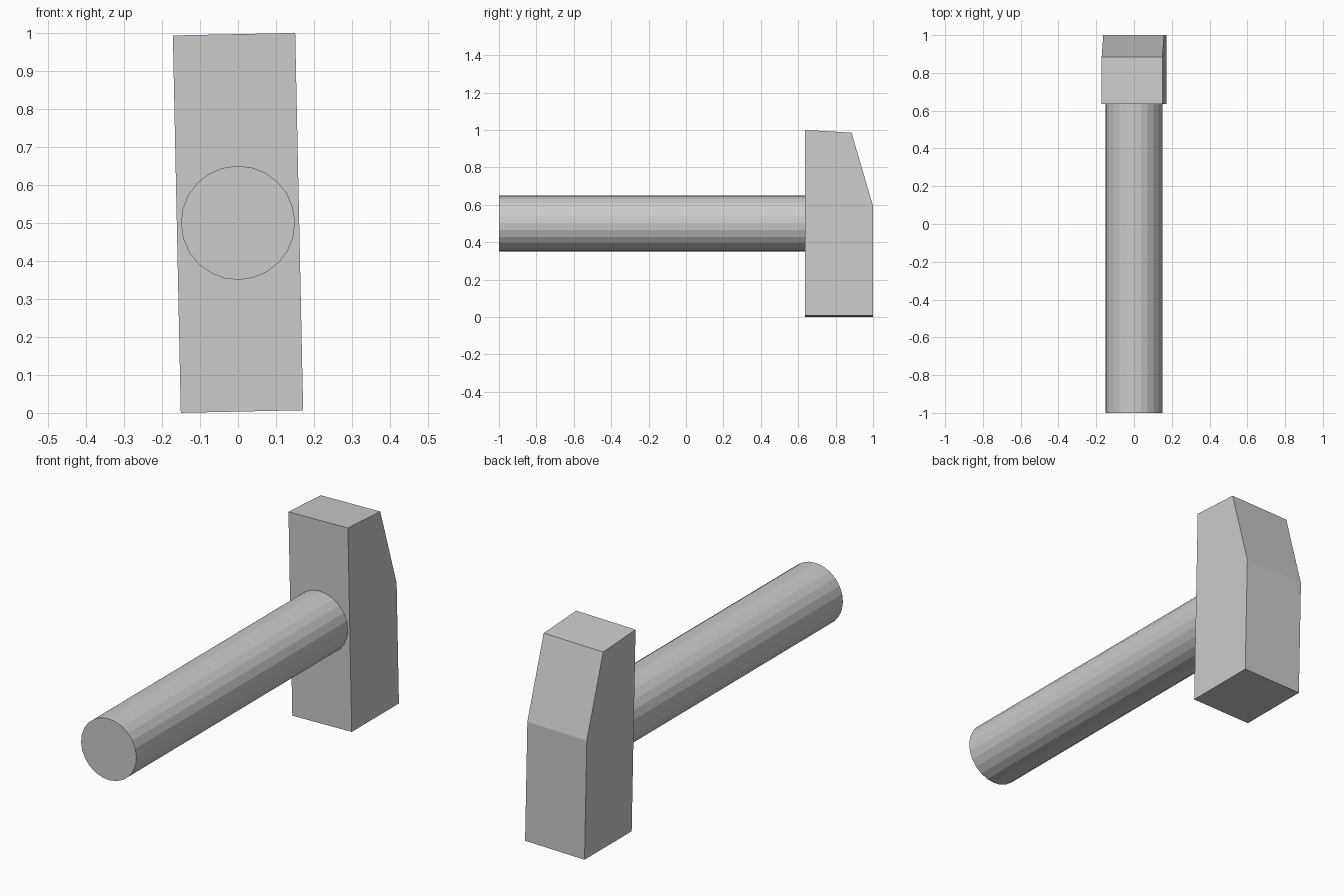
import bpy, bmesh
from math import pi
from mathutils import Matrix, Vector

if "Cube" in bpy.data.objects:
    bpy.data.objects.remove(bpy.data.objects["Cube"])

ROLL = -0.021  # slight lean of the whole hammer about the handle axis


def add_object(name, bm):
    bmesh.ops.recalc_face_normals(bm, faces=bm.faces)
    mesh = bpy.data.meshes.new(name)
    bm.to_mesh(mesh)
    bm.free()
    obj = bpy.data.objects.new(name, mesh)
    bpy.context.collection.objects.link(obj)
    obj.location.z = 0.5
    obj.rotation_euler.y = ROLL
    return obj


# Head: side profile (y, z) extruded across x
profile = [(0.635, -0.4965), (1.0, -0.4965), (1.0, 0.09), (0.885, 0.482), (0.635, 0.4965)]
half_width = 0.161
bm = bmesh.new()
side = bm.faces.new([bm.verts.new((-half_width, y, z)) for y, z in profile])
ext = bmesh.ops.extrude_face_region(bm, geom=[side])
verts = [g for g in ext["geom"] if isinstance(g, bmesh.types.BMVert)]
bmesh.ops.translate(bm, verts=verts, vec=Vector((2 * half_width, 0, 0)))
add_object("hammer_head", bm)

# Handle: faceted cylinder along y, ending inside the head
front, back = -1.0, 0.75
bm = bmesh.new()
bmesh.ops.create_cone(
    bm, cap_ends=True, segments=24, radius1=0.15, radius2=0.15, depth=back - front,
    matrix=Matrix.Translation((0, (front + back) / 2, 0)) @ Matrix.Rotation(pi / 2, 4, "X"))
add_object("handle", bm)
